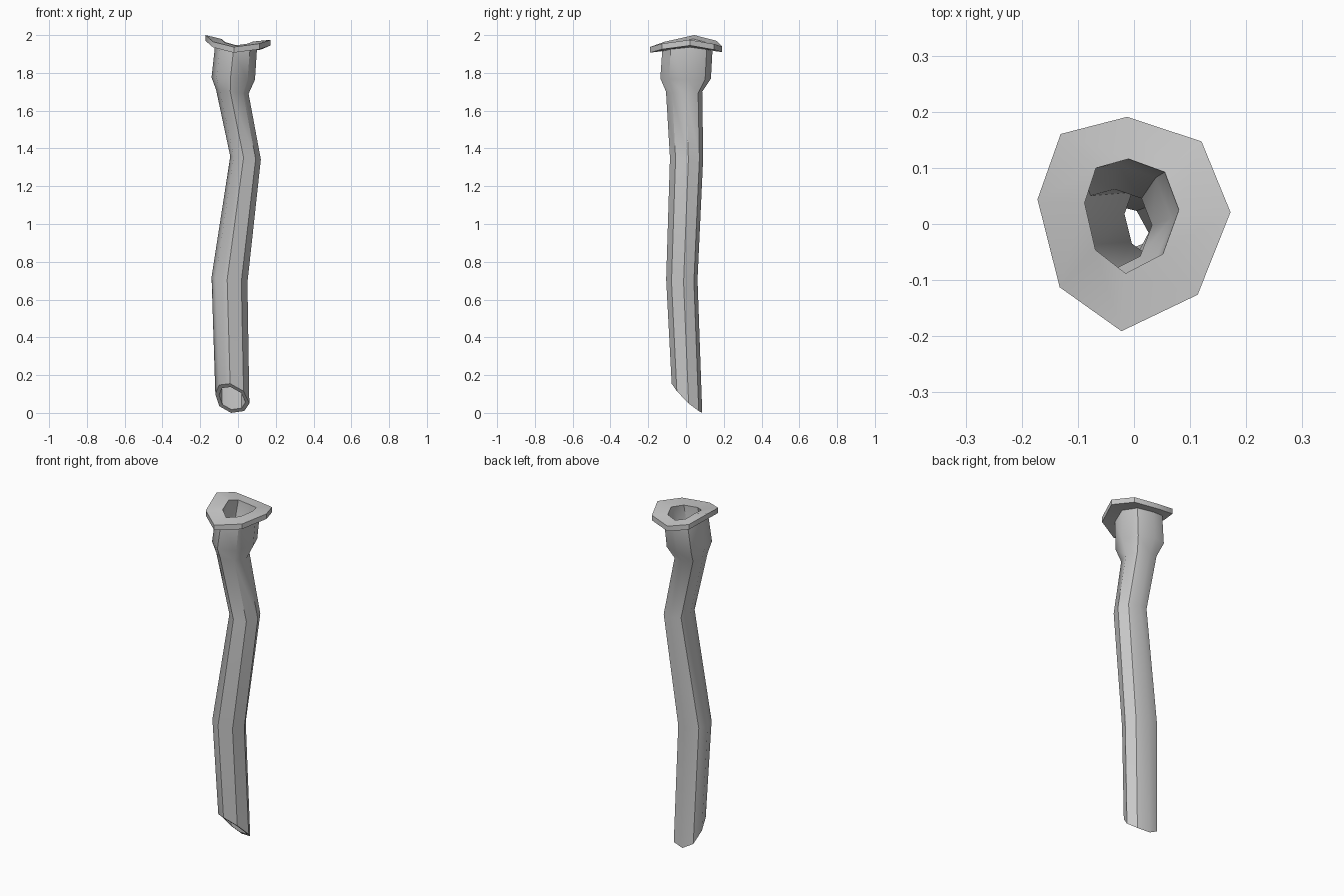
import bpy, bmesh, math

if "Cube" in bpy.data.objects:
    bpy.data.objects.remove(bpy.data.objects["Cube"])

# Irregular octagon cross-section in unit size (back, then clockwise from above)
OCT = [(-0.07, 1.0), (0.70, 0.77), (1.0, 0.11), (0.66, -0.66),
       (-0.13, -1.0), (-0.77, -0.59), (-1.0, 0.23), (-0.76, 0.84)]

# Wavy rim heights, one per octagon corner
RIM_Z = [1.94, 1.953, 1.975, 1.955, 1.937, 1.965, 2.0, 1.97]
NECK_Z = [0.55 * z + 0.45 * 1.955 for z in RIM_Z]
# Slanted cut at the foot
FOOT_Z = [0.0, 0.01, 0.05, 0.115, 0.155, 0.148, 0.10, 0.035]

# Bends: centre x, centre y, radius x, radius y, height, tilt of the ring in x
BENDS = [(-0.045, -0.022, 0.095, 0.083, 0.705, -0.15),
         (0.040, 0.003, 0.081, 0.088, 1.35, -0.10),
         (-0.030, -0.010, 0.086, 0.096, 1.70, -0.12),
         (-0.025, -0.002, 0.115, 0.134, 1.77, -0.05)]
FOOT = (-0.03, 0.005, 0.09, 0.081)
NECK = (-0.010, 0.007, 0.111, 0.133)
WALL = 0.024


def ring(cx, cy, rx, ry, heights, drop=0.0):
    return [(cx + rx * u, cy + ry * v, z - drop)
            for (u, v), z in zip(OCT, heights)]


def bend(b, inset=0.0):
    cx, cy, rx, ry, z, tilt = b
    return ring(cx, cy, rx - inset, ry - inset,
                [z + tilt * rx * u for u, v in OCT])


# Outside going up, around the flange, then down the bore
rings = [ring(*FOOT, FOOT_Z)]
rings += [bend(b) for b in BENDS]
rings += [ring(*NECK, NECK_Z, 0.03),
          ring(0, 0, 0.172, 0.191, RIM_Z, 0.03),
          ring(0, 0, 0.172, 0.191, RIM_Z),
          ring(-0.004, 0.014, 0.084, 0.102, NECK_Z)]
rings += [bend(b, WALL) for b in reversed(BENDS)]
cx, cy, rx, ry = FOOT
foot_mid = sum(FOOT_Z) / 8
rings.append(ring(cx, cy, rx - 0.02, ry - 0.02,
                  [foot_mid + (z - foot_mid) * 0.77 for z in FOOT_Z]))

# Skin the closed loop of rings
bm = bmesh.new()
loops = [[bm.verts.new(p) for p in r] for r in rings]
for a, b in zip(loops, loops[1:] + loops[:1]):
    for i in range(8):
        j = (i + 1) % 8
        bm.faces.new((a[i], a[j], b[j], b[i]))
bmesh.ops.recalc_face_normals(bm, faces=bm.faces)
mesh = bpy.data.meshes.new("bent_pipe")
bm.to_mesh(mesh)
bm.free()
pipe = bpy.data.objects.new("bent_pipe", mesh)
bpy.context.collection.objects.link(pipe)
bpy.context.view_layer.objects.active = pipe
pipe.select_set(True)
bpy.ops.object.shade_smooth_by_angle(angle=math.radians(42))
